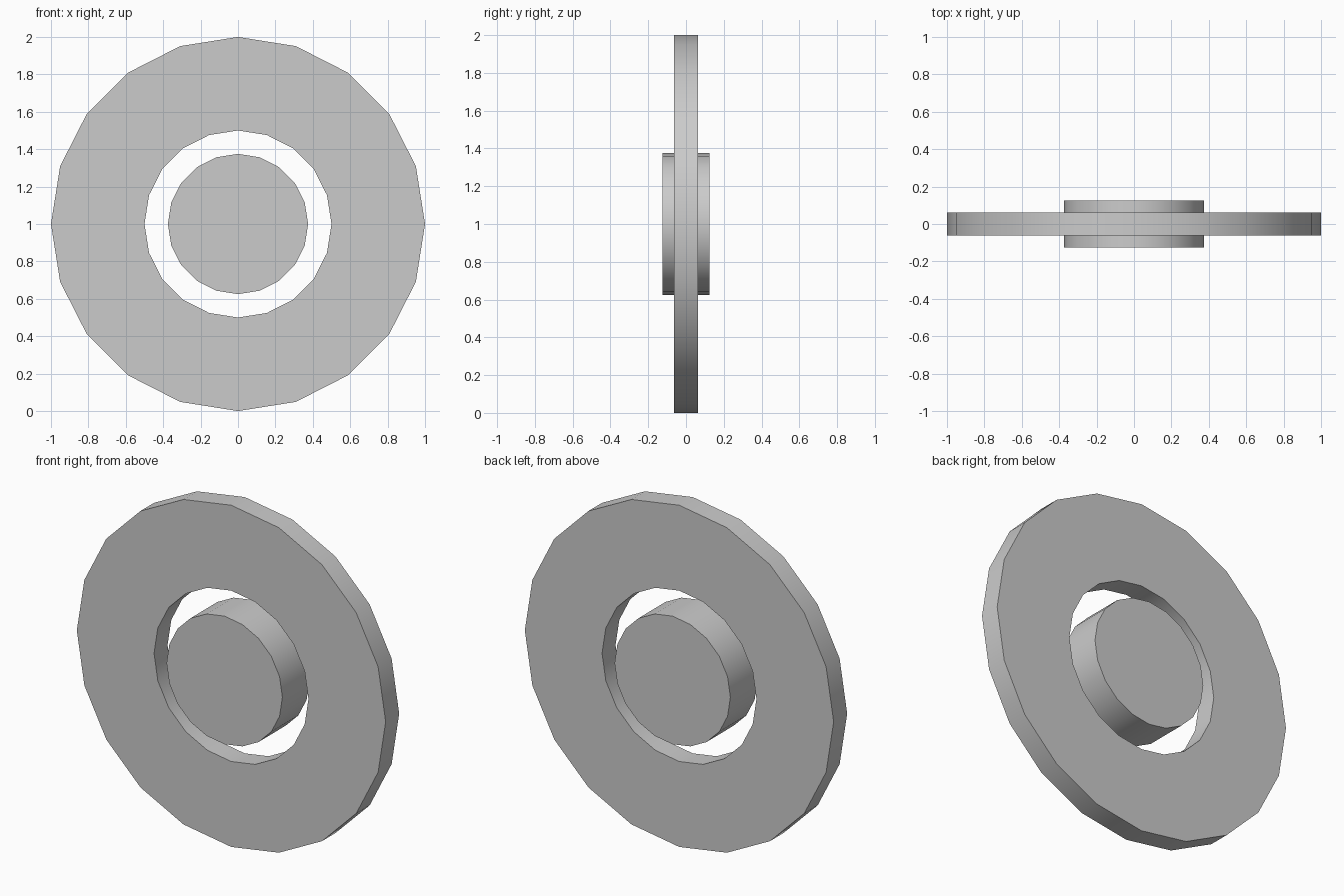
import bpy, bmesh
from math import cos, sin, tau

if "Cube" in bpy.data.objects:
    bpy.data.objects.remove(bpy.data.objects["Cube"])

SIDES = 20
CENTRE_Z = 1.0


def round_part(name, outer, half_depth, inner=0.0):
    """Disc (or ring when inner > 0) facing the y axis."""
    bm = bmesh.new()

    def loop(r, y):
        return [bm.verts.new((r * cos(tau * i / SIDES), y, CENTRE_Z + r * sin(tau * i / SIDES)))
                for i in range(SIDES)]

    def bridge(a, b):
        for i in range(SIDES):
            j = (i + 1) % SIDES
            bm.faces.new((a[i], a[j], b[j], b[i]))

    front, back = loop(outer, -half_depth), loop(outer, half_depth)
    bridge(front, back)
    if inner:
        hole_front, hole_back = loop(inner, -half_depth), loop(inner, half_depth)
        bridge(back, hole_back)
        bridge(hole_back, hole_front)
        bridge(hole_front, front)
    else:
        bm.faces.new(front)
        bm.faces.new(back)
    bmesh.ops.recalc_face_normals(bm, faces=bm.faces)

    mesh = bpy.data.meshes.new(name)
    bm.to_mesh(mesh)
    bm.free()
    obj = bpy.data.objects.new(name, mesh)
    bpy.context.collection.objects.link(obj)

    # smooth rims, sharp flat faces
    bpy.ops.object.select_all(action='DESELECT')
    obj.select_set(True)
    bpy.context.view_layer.objects.active = obj
    bpy.ops.object.shade_smooth_by_angle(angle=0.6)
    return obj


# Flat outer ring and the thicker free-standing hub
round_part("outer_ring", 1.0, 0.0625, inner=0.5)
round_part("centre_hub", 0.375, 0.125)
